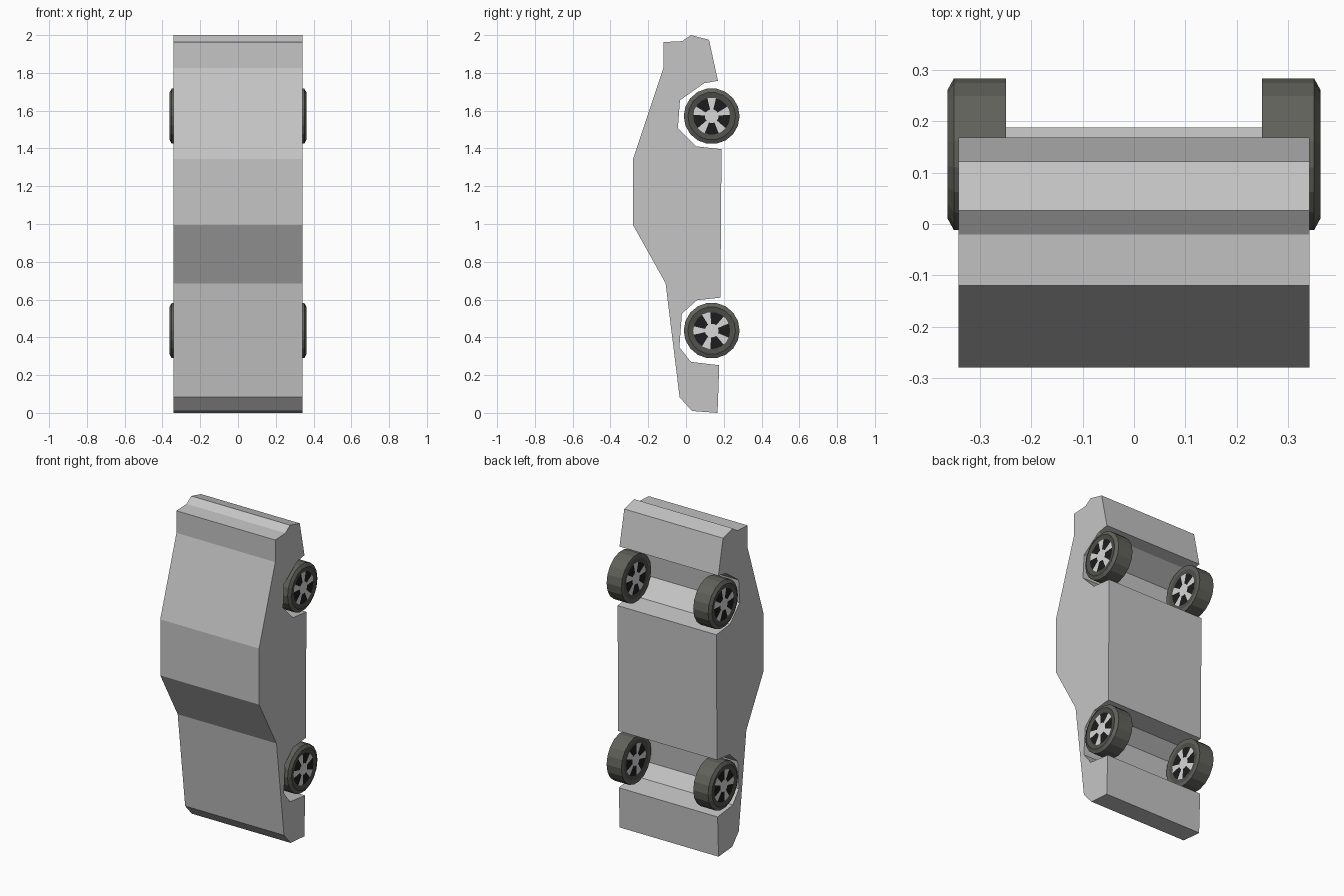
import bpy, bmesh, math

if "Cube" in bpy.data.objects:
    bpy.data.objects.remove(bpy.data.objects["Cube"])


def material(name, rgb):
    m = bpy.data.materials.new(name)
    m.diffuse_color = (*rgb, 1)
    m.use_nodes = True
    m.node_tree.nodes["Principled BSDF"].inputs["Base Color"].default_value = m.diffuse_color
    return m


BODY = material("body_grey", (0.56, 0.56, 0.56))
TYRE = material("tyre_rubber", (0.12, 0.12, 0.105))
WALL = material("tyre_sidewall", (0.08, 0.08, 0.07))
RIM = material("rim_silver", (0.68, 0.68, 0.68))
GAP = material("rim_opening", (0.012, 0.012, 0.013))


def finish(bm, name, mats):
    bmesh.ops.recalc_face_normals(bm, faces=bm.faces)
    mesh = bpy.data.meshes.new(name)
    bm.to_mesh(mesh)
    bm.free()
    for m in mats:
        mesh.materials.append(m)
    ob = bpy.data.objects.new(name, mesh)
    bpy.context.collection.objects.link(ob)
    return ob


# Car body: side profile (y, z) extruded across the full width
PROFILE = [
    (-0.12, 1.963), (-0.02, 1.968), (0.026, 2.0), (0.122, 1.975), (0.169, 1.758),
    (0.095, 1.745), (-0.032, 1.655), (-0.043, 1.508), (0.053, 1.411), (0.188, 1.396),
    (0.182, 0.61), (0.058, 0.597), (-0.022, 0.525), (-0.035, 0.347), (0.026, 0.27),
    (0.176, 0.252), (0.167, 0.0), (0.032, 0.01), (-0.034, 0.083), (-0.108, 0.686),
    (-0.28, 0.994), (-0.28, 1.345), (-0.12, 1.825)]
HALF = 0.342
bm = bmesh.new()
face = bm.faces.new([bm.verts.new((-HALF, y, z)) for y, z in PROFILE])
ext = bmesh.ops.extrude_face_region(bm, geom=[face], use_keep_orig=True)
for v in ext["geom"]:
    if isinstance(v, bmesh.types.BMVert):
        v.co.x = HALF
finish(bm, "car_body", [BODY])


def ring(bm, n, r, x, turn=0.0):
    return [bm.verts.new((x, r * math.cos(turn + 2 * math.pi * i / n),
                          r * math.sin(turn + 2 * math.pi * i / n))) for i in range(n)]


def bridge(bm, a, b, rule):
    n = len(a)
    for i in range(n):
        j = (i + 1) % n
        bm.faces.new((a[i], a[j], b[j], b[i])).material_index = rule(i)


def rim_disc(bm, x, turn):
    # Five spokes alternate with dark openings around a silver hub
    n = 40
    start = turn - 2 * math.pi * 1.5 / n
    hub, mid, rim = (ring(bm, n, r, x, start) for r in (0.036, 0.066, 0.098))
    bm.faces.new(hub).material_index = 2
    bridge(bm, hub, mid, lambda i: 2 if i % 8 < 3 else 3)
    bridge(bm, mid, rim, lambda i: 2 if i % 8 in (0, 1, 2) else 3)


def wheel(name, side, z, turn):
    bm = bmesh.new()
    # Lathed tyre, from the inner sidewall to the outer sidewall
    section = [(0.098, 0.251), (0.124, 0.249), (0.148, 0.249),
               (0.148, 0.351), (0.126, 0.363), (0.098, 0.358)]
    rings = [ring(bm, 18, r, x) for r, x in section]
    for k, mat in enumerate((1, 0, 0, 0, 1)):
        bridge(bm, rings[k], rings[k + 1], lambda i: mat)
    rim_disc(bm, 0.251, turn)
    rim_disc(bm, 0.358, turn)
    bmesh.ops.recalc_face_normals(bm, faces=bm.faces)
    for v in bm.verts:
        v.co.x *= side
    ob = finish(bm, name, [TYRE, WALL, RIM, GAP])
    ob.location = (0, 0.136, z)


# Four wheels, mirrored left and right
for label, z, turn in (("front", 0.436, math.pi), ("rear", 1.571, math.pi / 2)):
    for tag, side in (("right", 1), ("left", -1)):
        wheel(f"{label}_{tag}_wheel", side, z, turn)
